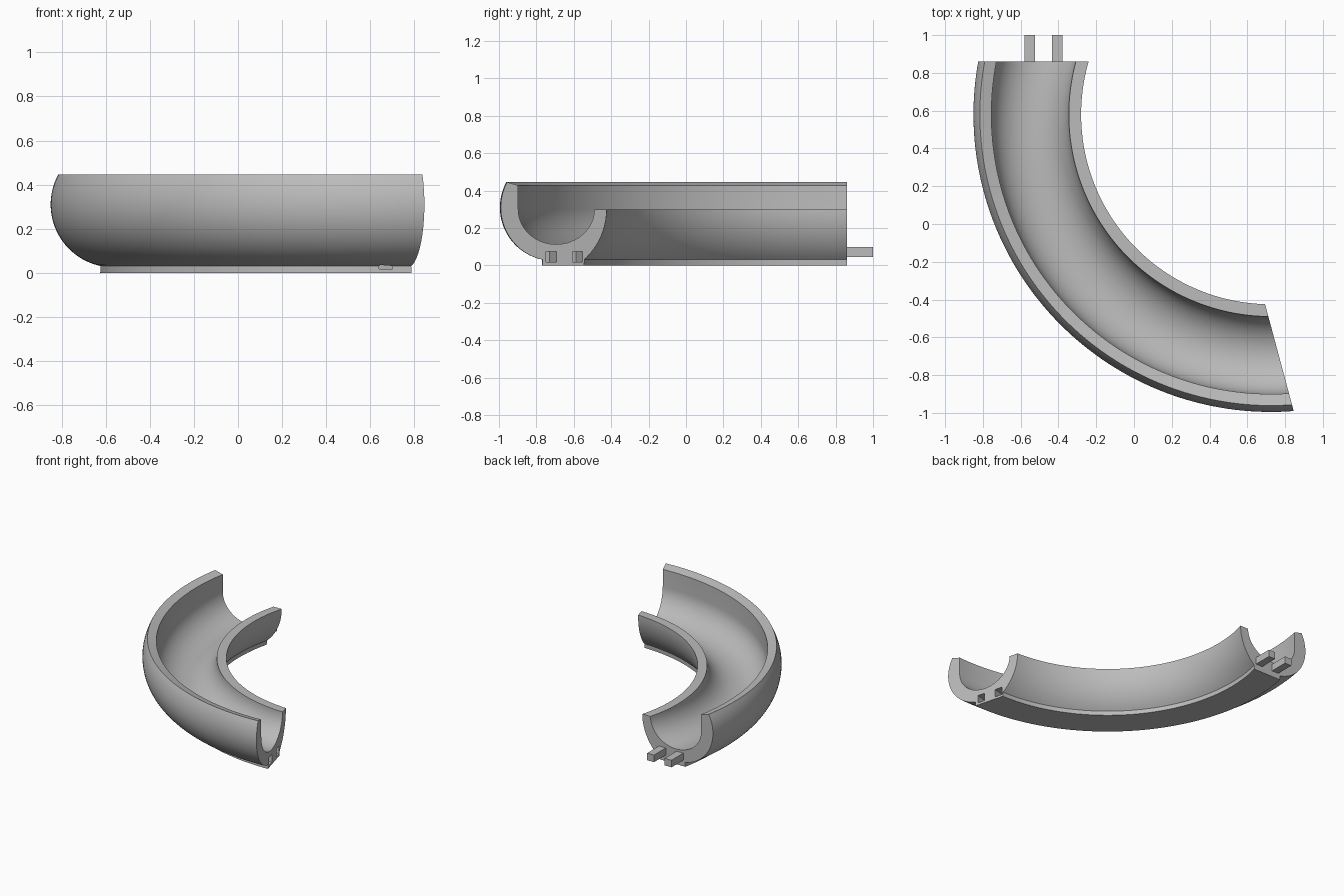
import bpy
import bmesh
from math import sin, cos, asin, acos, pi, radians
from mathutils import Matrix, Vector

if "Cube" in bpy.data.objects:
    bpy.data.objects.remove(bpy.data.objects["Cube"])

CX, CY = 0.725, 0.58          # centre of the bend
BACK_CUT = 0.28               # back end plane, ahead of the centre
FRONT_CUT = -0.29             # front end plane offset along its normal
TILT = radians(15)            # turn of the front end plane
STEPS = 80

grey = bpy.data.materials.new("grey plastic")
grey.use_nodes = True
colour = (0.5, 0.5, 0.5, 1)
grey.diffuse_color = colour
grey.node_tree.nodes["Principled BSDF"].inputs["Base Color"].default_value = colour


def make_object(name, bm):
    bmesh.ops.recalc_face_normals(bm, faces=bm.faces)
    mesh = bpy.data.meshes.new(name)
    bm.to_mesh(mesh)
    bm.free()
    mesh.materials.append(grey)
    obj = bpy.data.objects.new(name, mesh)
    bpy.context.collection.objects.link(obj)
    return obj


def arc(r, z, rx, rz, start, end, n):
    """Points of an elliptical arc in the radius / height plane."""
    angles = [radians(start + (end - start) * i / n) for i in range(n + 1)]
    return [(r + rx * cos(a), z + rz * sin(a)) for a in angles]


def box(name, low, high, matrix=Matrix()):
    bm = bmesh.new()
    low, high = Vector(low), Vector(high)
    bmesh.ops.create_cube(bm, size=1)
    for v in bm.verts:
        v.co = matrix @ ((low + high) / 2 + v.co * (high - low))
    return make_object(name, bm)


# Cross-section: foot, outer wall, sloped rim, trough, low inner rim, inner wall
profile = [(1.125, 0), (1.35, 0)]
profile += arc(1.29, 0.31, 0.285, 0.285, -78, 28.3, 28)
profile += [(1.48, 0.428)]
profile += arc(1.275, 0.30, 0.205, 0.187, 0, -180, 32)
profile += arc(1.369, 0.30, 0.364, 0.364, 180, 227.5, 16)

# Sweep round the bend, stopping at the two end planes
bm = bmesh.new()
rings = []
for i in range(STEPS + 1):
    ring = []
    for r, z in profile:
        first = pi - asin(BACK_CUT / r)
        last = TILT + 2 * pi - acos(FRONT_CUT / r)
        a = first + (last - first) * i / STEPS
        ring.append(bm.verts.new((CX + r * cos(a), CY + r * sin(a), z)))
    rings.append(ring)
count = len(profile)
for a, b in zip(rings, rings[1:]):
    for j in range(count):
        k = (j + 1) % count
        bm.faces.new((a[j], a[k], b[k], b[j]))
bm.faces.new(rings[0])
bm.faces.new(rings[-1])
track = make_object("curved_track", bm)

# Sockets in the front end, square to its plane
end_frame = Matrix.Translation((CX, CY, 0)) @ Matrix.Rotation(TILT, 4, "Z")
for side, r in (("inner", 1.095), ("outer", 1.24)):
    cutter = box(side + "_socket_cutter", (FRONT_CUT - 0.14, -r - 0.057, 0.017),
                 (FRONT_CUT + 0.1, -r, 0.075), end_frame)
    cutter.hide_render = True
    cutter.hide_viewport = True
    cutter.display_type = "WIRE"
    mod = track.modifiers.new(side + " socket", "BOOLEAN")
    mod.operation = "DIFFERENCE"
    mod.solver = "EXACT"
    mod.object = cutter

# Pegs on the back end
for side, x in (("outer", -0.58), ("inner", -0.435)):
    box(side + "_peg", (x, CY + BACK_CUT - 0.005, 0.045), (x + 0.056, 1.0, 0.098))

bpy.context.view_layer.objects.active = track
track.select_set(True)
bpy.ops.object.shade_smooth_by_angle(angle=radians(25))
